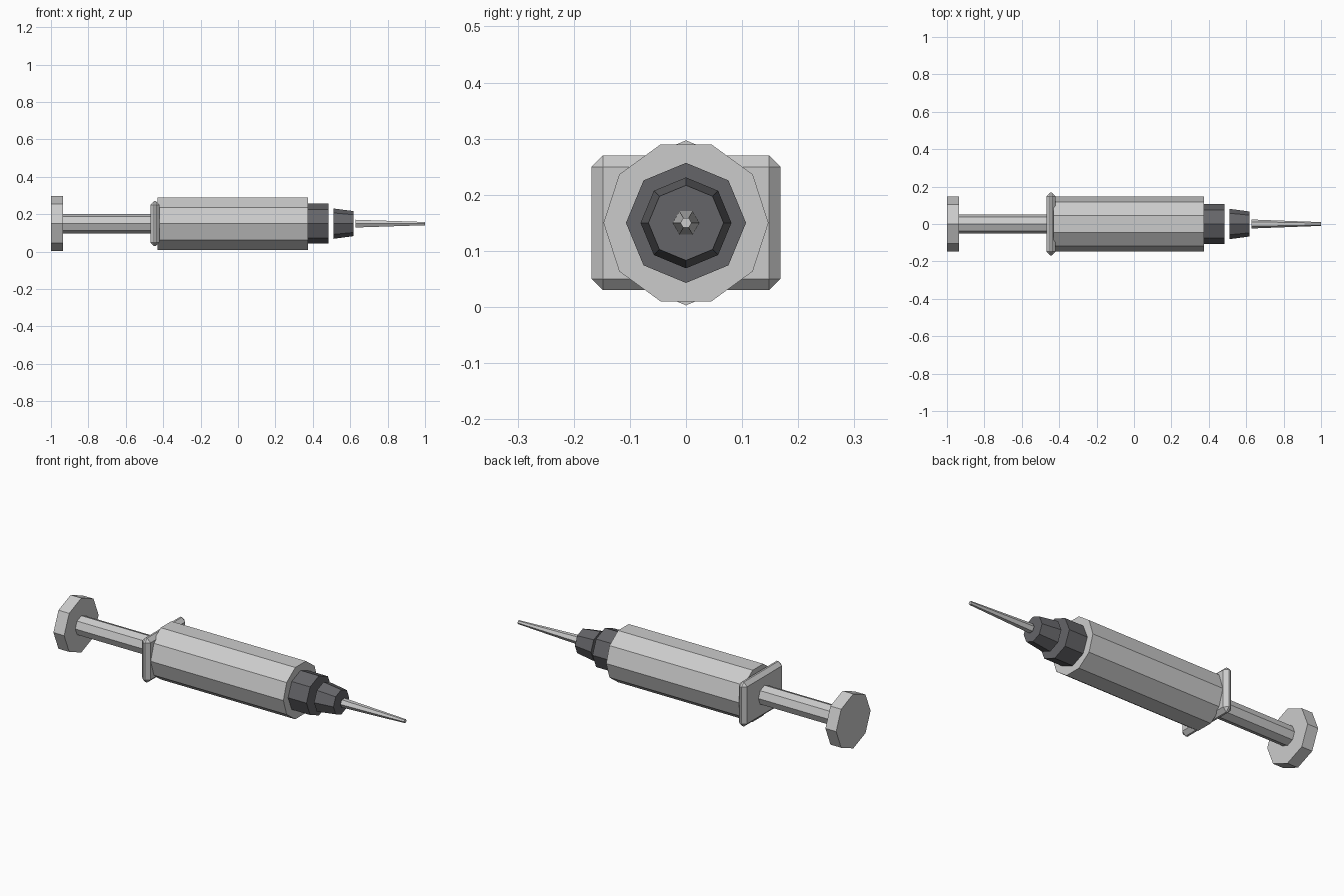
import bpy, bmesh, math
from mathutils import Matrix

if "Cube" in bpy.data.objects:
    bpy.data.objects.remove(bpy.data.objects["Cube"])

AXIS_Z = 0.15


def prism(name, sides, x0, x1, r0, r1=None):
    """Closed prism or frustum along x, with a corner pointing to +y."""
    r1 = r0 if r1 is None else r1
    bm = bmesh.new()
    rings = []
    for x, r in ((x0, r0), (x1, r1)):
        rings.append([bm.verts.new((x, r * math.cos(2 * math.pi * i / sides),
                                    AXIS_Z + r * math.sin(2 * math.pi * i / sides)))
                      for i in range(sides)])
    for i in range(sides):
        j = (i + 1) % sides
        bm.faces.new((rings[0][i], rings[0][j], rings[1][j], rings[1][i]))
    for ring in rings:
        bm.faces.new(ring)
    return finish(name, bm)


def finish(name, bm):
    bmesh.ops.recalc_face_normals(bm, faces=bm.faces)
    mesh = bpy.data.meshes.new(name)
    bm.to_mesh(mesh)
    bm.free()
    obj = bpy.data.objects.new(name, mesh)
    bpy.context.collection.objects.link(obj)
    return obj


def colour(obj, name, rgb):
    mat = bpy.data.materials.get(name) or bpy.data.materials.new(name)
    mat.diffuse_color = (*rgb, 1)
    mat.use_nodes = True
    mat.node_tree.nodes["Principled BSDF"].inputs["Base Color"].default_value = mat.diffuse_color
    obj.data.materials.append(mat)


# Plunger
prism("thumb_rest", 8, -1.0, -0.936, 0.147)
prism("plunger_rod", 8, -0.936, -0.44, 0.052)

# Finger flange: chamfered plate
bm = bmesh.new()
bmesh.ops.create_cube(bm, size=1, matrix=Matrix.Translation((-0.444, 0, AXIS_Z))
                      @ Matrix.Diagonal((0.05, 0.336, 0.24, 1)))
bmesh.ops.bevel(bm, geom=bm.edges[:], offset=0.02, segments=1, affect='EDGES')
finish("finger_flange", bm)

# Barrel
prism("barrel", 10, -0.43, 0.374, 0.147)

# Dark nozzle pieces, separated by small gaps
collar = prism("nozzle_collar", 8, 0.374, 0.484, 0.107)
hub = prism("needle_hub", 8, 0.511, 0.617, 0.081, 0.067)
for part in (collar, hub):
    colour(part, "dark_grey", (0.13, 0.13, 0.14))

# Needle
prism("needle", 6, 0.628, 1.0, 0.024, 0.010)
